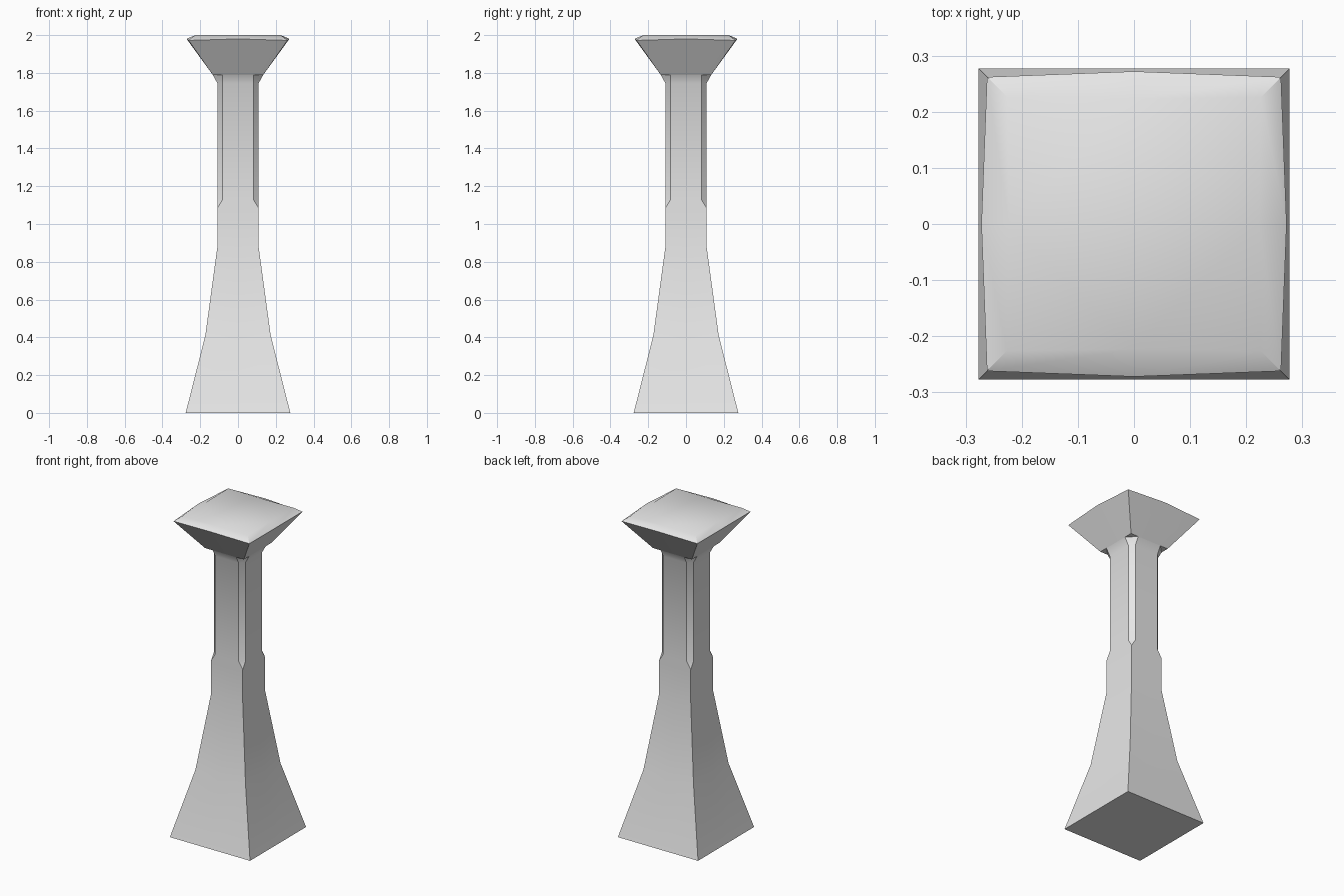
import bpy, bmesh, math
from mathutils import Matrix, Vector

cube = bpy.data.objects.get("Cube")
if cube:
    bpy.data.objects.remove(cube, do_unlink=True)

# One plain stone colour
stone = bpy.data.materials.new("light_grey_stone")
stone.use_nodes = True
GREY = (0.8, 0.8, 0.8, 1.0)
stone.diffuse_color = GREY
stone.node_tree.nodes["Principled BSDF"].inputs["Base Color"].default_value = GREY


def ring(bm, z, half, edge, bow=0.0, lift=0.0):
    """Four sides, each from -edge to +edge at distance half, with a bowed middle."""
    verts = []
    for i in range(4):
        turn = Matrix.Rotation(i * math.pi / 2, 3, 'Z')
        side = [(-edge, -half, z), (0, -half - bow, z + lift), (edge, -half, z)]
        verts += [bm.verts.new(turn @ Vector(p)) for p in side]
    return verts


def loft(name, sections, cap_bottom=True, cap_top=True):
    bm = bmesh.new()
    rings = [ring(bm, *s) for s in sections]
    for low, high in zip(rings, rings[1:]):
        n = len(low)
        for i in range(n):
            j = (i + 1) % n
            bm.faces.new((low[i], low[j], high[j], high[i]))
    if cap_bottom:
        bm.faces.new(rings[0][::-1])
    if cap_top:
        bm.faces.new(rings[-1])
    # Square sections have coincident corner points: weld them
    bmesh.ops.remove_doubles(bm, verts=bm.verts[:], dist=0.0005)
    bmesh.ops.recalc_face_normals(bm, faces=bm.faces[:])
    if not cap_top:
        # An open shell keeps its sides facing outward
        side = max(bm.faces, key=lambda f: f.calc_center_median().x)
        if side.normal.x < 0:
            bmesh.ops.reverse_faces(bm, faces=bm.faces[:])
    mesh = bpy.data.meshes.new(name)
    bm.to_mesh(mesh)
    bm.free()
    mesh.materials.append(stone)
    obj = bpy.data.objects.new(name, mesh)
    bpy.context.collection.objects.link(obj)
    bpy.ops.object.select_all(action='DESELECT')
    obj.select_set(True)
    bpy.context.view_layer.objects.active = obj
    bpy.ops.object.shade_smooth_by_angle(angle=math.radians(30))
    return obj


# Pillar: flared square foot, straight shaft with chamfered corners, small flare at the neck
loft("pillar", [
    (0.0, 0.277, 0.277),
    (0.41, 0.173, 0.173),
    (0.88, 0.109, 0.109),
    (1.085, 0.109, 0.109),
    (1.13, 0.109, 0.081),
    (1.745, 0.109, 0.081),
    (1.79, 0.134, 0.081),
], cap_top=False)

# Capital: spreading block with slightly bowed rim and bevelled top
loft("capital", [
    (1.79, 0.134, 0.134),
    (1.972, 0.262, 0.262, 0.01, 0.008),
    (2.0, 0.226, 0.226, -0.003),
])
